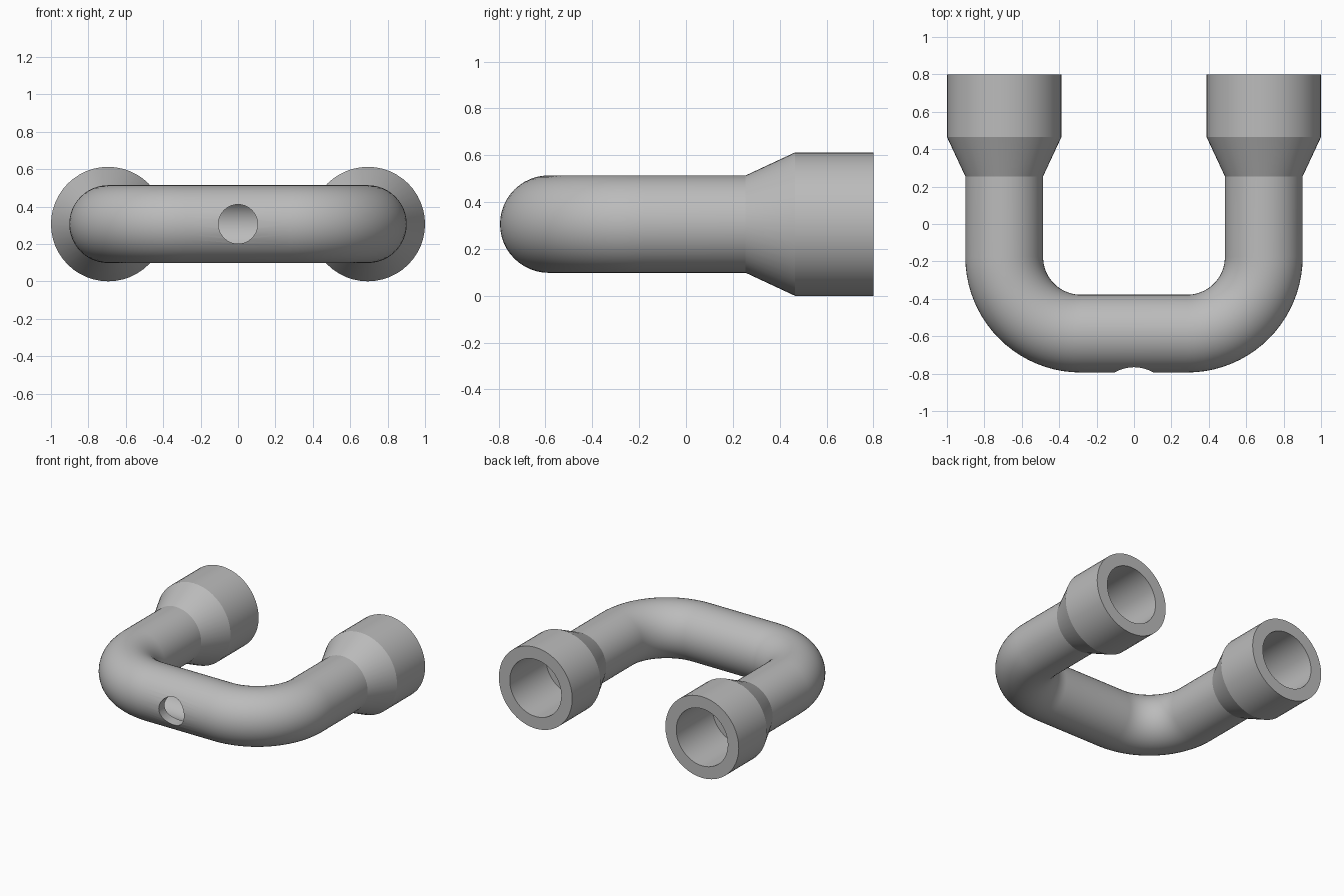
import bpy, bmesh, math
from mathutils import Vector

cube = bpy.data.objects.get("Cube")
if cube:
    bpy.data.objects.remove(cube)

SEGMENTS = 48
HEIGHT = 0.306      # centre line height
LEG_X = 0.694       # leg centre offset
BEND = 0.41         # bend radius of the centre line
FRONT_Y = -0.586    # centre line of the cross pipe
BEND_Y = FRONT_Y + BEND
PIPE, SOCKET, SOCKET_BORE, BORE = 0.208, 0.306, 0.215, 0.14
OPEN_Y = 0.8

grey = bpy.data.materials.new("pipe grey")
grey.use_nodes = True
colour = (0.5, 0.5, 0.5, 1)
grey.diffuse_color = colour
grey.node_tree.nodes["Principled BSDF"].inputs["Base Color"].default_value = colour


def stations(leg_profile, radius):
    """Rings (x, y, heading, radius) from the right socket round to the left one."""
    half = [(-LEG_X, y, -math.pi / 2, r) for y, r in leg_profile]
    steps = 20
    for i in range(steps + 1):
        a = math.pi / 2 * i / steps
        half.append((-LEG_X + BEND * (1 - math.cos(a)),
                     BEND_Y - BEND * math.sin(a), a - math.pi / 2, radius))
    other = [(-x, y, -h, r) for x, y, h, r in reversed(half)]
    return half + other


def add_ring(bm, x, y, heading, radius):
    side = Vector((-math.sin(heading), math.cos(heading), 0))
    up = Vector((0, 0, 1))
    centre = Vector((x, y, HEIGHT))
    angles = [2 * math.pi * i / SEGMENTS for i in range(SEGMENTS)]
    return [bm.verts.new(centre + radius * (side * math.cos(a) + up * math.sin(a)))
            for a in angles]


# Outer skin with flared sockets, then the stepped bore back to the start
outer = stations([(OPEN_Y, SOCKET), (0.465, SOCKET), (0.255, PIPE)], PIPE)
inner = stations([(OPEN_Y, SOCKET_BORE), (0.37, SOCKET_BORE), (0.37, BORE)], BORE)
bm = bmesh.new()
rings = [add_ring(bm, *s) for s in outer + inner[::-1]]
for a, b in zip(rings, rings[1:] + rings[:1]):
    for i in range(SEGMENTS):
        j = (i + 1) % SEGMENTS
        bm.faces.new((a[i], a[j], b[j], b[i]))
bmesh.ops.recalc_face_normals(bm, faces=bm.faces)
mesh = bpy.data.meshes.new("u_pipe")
bm.to_mesh(mesh)
bm.free()
mesh.materials.append(grey)
pipe = bpy.data.objects.new("u_pipe", mesh)
bpy.context.collection.objects.link(pipe)

# Round port drilled through the front wall
bpy.ops.mesh.primitive_cylinder_add(vertices=32, radius=0.105, depth=0.4,
                                    location=(0, FRONT_Y - 0.2, HEIGHT),
                                    rotation=(math.pi / 2, 0, 0))
drill = bpy.context.object
drill.name = "port_cutter"
drill.hide_render = True
drill.data.materials.append(grey)
cut = pipe.modifiers.new("front port", "BOOLEAN")
cut.operation = "DIFFERENCE"
cut.solver = "EXACT"
cut.object = drill

bpy.ops.object.select_all(action="DESELECT")
pipe.select_set(True)
bpy.context.view_layer.objects.active = pipe
bpy.ops.object.modifier_apply(modifier=cut.name)
bpy.data.objects.remove(drill)
bpy.ops.object.shade_smooth_by_angle(angle=math.radians(20))
